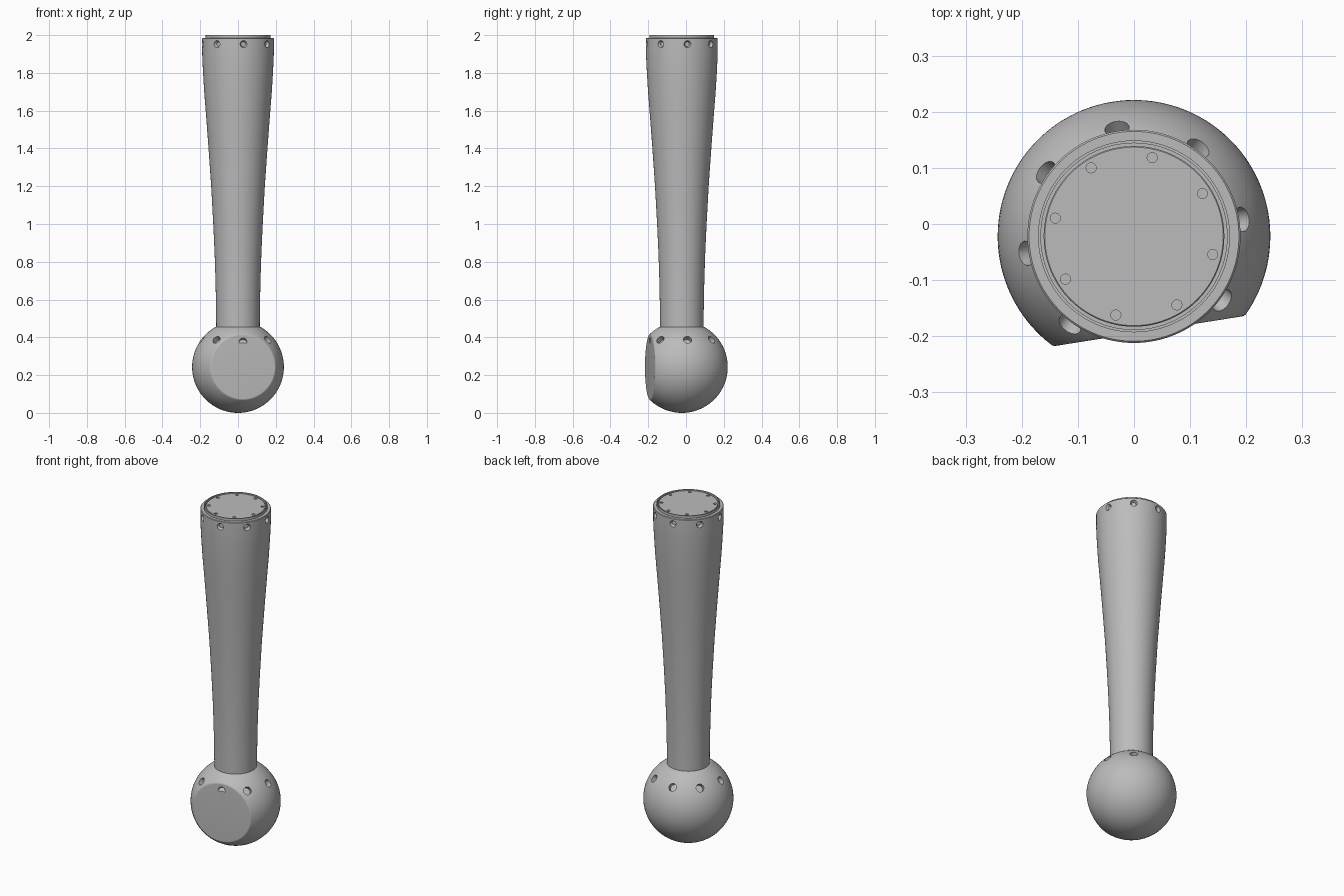
import bpy
import bmesh
import math
from mathutils import Matrix, Vector

if "Cube" in bpy.data.objects:
    bpy.data.objects.remove(bpy.data.objects["Cube"], do_unlink=True)

AXIS_Y = -0.022
BALL_R = 0.243
BALL = Vector((0, AXIS_Y, BALL_R))
FLAT_ANGLE = math.radians(-81)
HOLE_START = math.radians(9)

grey = bpy.data.materials.new("satin grey")
grey.use_nodes = True
grey.diffuse_color = (0.5, 0.5, 0.5, 1)
grey.node_tree.nodes["Principled BSDF"].inputs["Base Color"].default_value = (0.5, 0.5, 0.5, 1)


def make_object(name, bm):
    bmesh.ops.recalc_face_normals(bm, faces=bm.faces)
    mesh = bpy.data.meshes.new(name)
    bm.to_mesh(mesh)
    bm.free()
    mesh.materials.append(grey)
    obj = bpy.data.objects.new(name, mesh)
    bpy.context.collection.objects.link(obj)
    return obj


def lathe(profile, steps=96):
    """Revolve (radius, height) points about z; both ends lie on the axis."""
    bm = bmesh.new()
    verts = [bm.verts.new((r, 0, z)) for r, z in profile]
    edges = [bm.edges.new(pair) for pair in zip(verts, verts[1:])]
    bmesh.ops.spin(bm, geom=verts + edges, axis=(0, 0, 1), cent=(0, 0, 0),
                   angle=math.tau, steps=steps, use_duplicate=False)
    bmesh.ops.remove_doubles(bm, verts=bm.verts, dist=1e-5)
    return bm


def ring_of_drills(centre, reach, elevation, start, r_in, r_out, depth):
    """Eight drill shapes around z, each pointing outwards at an elevation."""
    bm = bmesh.new()
    for i in range(8):
        a = start + i * math.tau / 8
        out = Vector((math.cos(a) * math.cos(elevation),
                      math.sin(a) * math.cos(elevation), math.sin(elevation)))
        turn = out.to_track_quat('Z', 'Y').to_matrix().to_4x4()
        bmesh.ops.create_cone(bm, cap_ends=True, segments=24, radius1=r_in,
                              radius2=r_out, depth=2 * depth,
                              matrix=Matrix.Translation(centre + out * reach) @ turn)
    drills = make_object("drill_cutter", bm)
    drills.hide_render = True
    return drills


def cut_and_smooth(obj, *cutters):
    bpy.ops.object.select_all(action='DESELECT')
    bpy.context.view_layer.objects.active = obj
    obj.select_set(True)
    for cutter in cutters:
        mod = obj.modifiers.new("holes", 'BOOLEAN')
        mod.operation = 'DIFFERENCE'
        mod.solver = 'EXACT'
        mod.object = cutter
        bpy.ops.object.modifier_apply(modifier=mod.name)
        bpy.data.objects.remove(cutter, do_unlink=True)
    bpy.ops.object.shade_smooth_by_angle(angle=math.radians(30))


# Ball: a sphere with one softly rounded flat, trimmed level under the grip
flat_d, fillet = 0.171, 0.012
c_axial = flat_d - fillet
c_radial = math.sqrt((BALL_R - fillet) ** 2 - c_axial ** 2)
blend = math.atan2(c_radial, c_axial)
profile = [(0, flat_d)]
for i in range(7):
    t = blend * i / 6
    profile.append((c_radial + fillet * math.sin(t), c_axial + fillet * math.cos(t)))
for i in range(1, 49):
    t = blend + (math.pi - blend) * i / 48
    profile.append((BALL_R * math.sin(t) if i < 48 else 0, BALL_R * math.cos(t)))
bm = lathe(profile)
facing = Vector((math.cos(FLAT_ANGLE), math.sin(FLAT_ANGLE), 0))
bm.transform(Matrix.Translation(BALL) @ facing.to_track_quat('Z', 'Y').to_matrix().to_4x4())
cut = bmesh.ops.bisect_plane(bm, geom=bm.verts[:] + bm.edges[:] + bm.faces[:],
                             plane_co=(0, 0, 0.455), plane_no=(0, 0, 1), clear_outer=True)
rim = [e for e in cut["geom_cut"] if isinstance(e, bmesh.types.BMEdge)]
bmesh.ops.edgeloop_fill(bm, edges=rim)
ball = make_object("ball_end", bm)
cut_and_smooth(ball, ring_of_drills(BALL, BALL_R, math.radians(36.6), HOLE_START,
                                    0.022, 0.022, 0.03))

# Grip: flared handle with a raised lip around the end recess
bm = lathe([(0, 0.44), (0.115, 0.44), (0.116, 0.55), (0.119, 0.7), (0.124, 0.85),
            (0.131, 1.0), (0.142, 1.2), (0.156, 1.4), (0.171, 1.6), (0.179, 1.7),
            (0.185, 1.8), (0.189, 1.88), (0.19, 1.93), (0.19, 1.982), (0.187, 1.985),
            (0.171, 1.985), (0.171, 2.0), (0.166, 2.0), (0.166, 1.975), (0, 1.975)])
bm.transform(Matrix.Translation((0, AXIS_Y, 0)))
grip = make_object("grip", bm)
cut_and_smooth(grip, ring_of_drills(Vector((0, AXIS_Y, 1.952)), 0.19, 0, HOLE_START,
                                    0.012, 0.026, 0.016))

# End cap: disc with small screw holes
bm = lathe([(0, 1.96), (0.161, 1.96), (0.161, 1.994), (0.159, 1.996), (0, 1.996)])
bm.transform(Matrix.Translation((0, AXIS_Y, 0)))
cap = make_object("end_cap", bm)
bm = bmesh.new()
for i in range(8):
    a = math.radians(32) + i * math.tau / 8
    spot = Vector((0.144 * math.cos(a), AXIS_Y + 0.144 * math.sin(a), 1.996))
    bmesh.ops.create_cone(bm, cap_ends=True, segments=20, radius1=0.009,
                          radius2=0.009, depth=0.03, matrix=Matrix.Translation(spot))
cap_drill = make_object("cap_cutter", bm)
cap_drill.hide_render = True
cut_and_smooth(cap, cap_drill)
